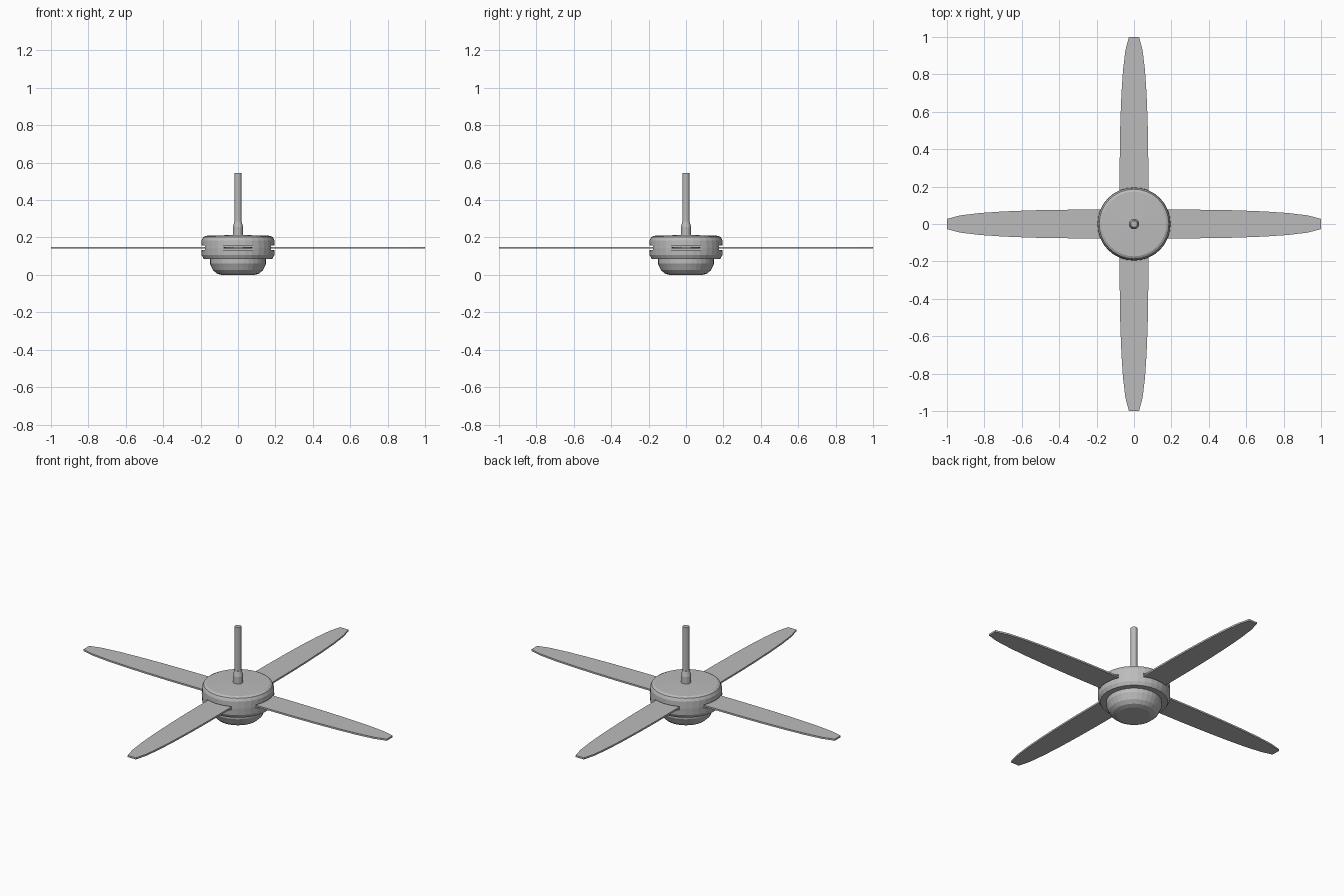
import bpy, bmesh, math
from mathutils import Matrix

cube = bpy.data.objects.get("Cube")
if cube:
    bpy.data.objects.remove(cube, do_unlink=True)

SIDES = 32
BLADE_Z = 0.145

grey = bpy.data.materials.new("plain_grey")
grey.use_nodes = True
grey.diffuse_color = (0.5, 0.5, 0.5, 1)
grey.node_tree.nodes["Principled BSDF"].inputs["Base Color"].default_value = (0.5, 0.5, 0.5, 1)


def finish(name, bm):
    bmesh.ops.recalc_face_normals(bm, faces=bm.faces)
    mesh = bpy.data.meshes.new(name)
    bm.to_mesh(mesh)
    bm.free()
    mesh.materials.append(grey)
    obj = bpy.data.objects.new(name, mesh)
    bpy.context.collection.objects.link(obj)
    return obj


def turned(name, profile, sides=SIDES):
    """Closed solid of rings (radius, height), capped at both ends."""
    bm = bmesh.new()
    rings = []
    for r, z in profile:
        rings.append([bm.verts.new((r * math.cos(a), r * math.sin(a), z))
                      for a in (math.tau * i / sides for i in range(sides))])
    for low, high in zip(rings, rings[1:]):
        for i in range(sides):
            j = (i + 1) % sides
            bm.faces.new((low[i], low[j], high[j], high[i]))
    bm.faces.new(rings[0])
    bm.faces.new(rings[-1])
    return finish(name, bm)


# Motor housing, light bowl and hanging rod
housing = turned("motor_housing", [
    (0.15, 0.085), (0.183, 0.085), (0.194, 0.105), (0.196, 0.145),
    (0.194, 0.185), (0.186, 0.202), (0.173, 0.209), (0.03, 0.213)])
turned("lower_bowl", [
    (0.09, 0.0), (0.115, 0.008), (0.134, 0.026), (0.145, 0.05),
    (0.15, 0.06), (0.15, 0.09)])
turned("rod_collar", [(0.028, 0.205), (0.028, 0.255), (0.019, 0.285)], 16)
turned("hanging_rod", [(0.018, 0.21), (0.018, 0.545)], 16)

# Slots in the housing where the blades enter
bm = bmesh.new()
for turn in range(4):
    move = Matrix.Rotation(turn * math.pi / 2, 4, "Z") @ Matrix.Translation((0.21, 0, BLADE_Z))
    bmesh.ops.create_cube(bm, size=1, matrix=move @ Matrix.Diagonal((0.08, 0.164, 0.022, 1)))
slots = finish("slot_cutter", bm)
slots.hide_render = True
slots.hide_viewport = True
cut = housing.modifiers.new("blade_slots", "BOOLEAN")
cut.operation = "DIFFERENCE"
cut.solver = "EXACT"
cut.object = slots

# Four flat tapering blades: (distance from centre, half width)
outline = [(0.16, 0.077), (0.4, 0.076), (0.55, 0.073), (0.7, 0.067),
           (0.82, 0.059), (0.93, 0.046), (1.0, 0.027)]
for turn, side in enumerate(("left", "back", "right", "front")):
    bm = bmesh.new()
    loop = outline + [(x, -w) for x, w in reversed(outline)]
    face = bm.faces.new([bm.verts.new((x, y, BLADE_Z - 0.005)) for x, y in loop])
    top = bmesh.ops.extrude_face_region(bm, geom=[face])["geom"]
    bmesh.ops.translate(bm, vec=(0, 0, 0.01),
                        verts=[v for v in top if isinstance(v, bmesh.types.BMVert)])
    bm.transform(Matrix.Rotation(turn * math.pi / 2, 4, "Z"))
    finish(side + "_blade", bm)
